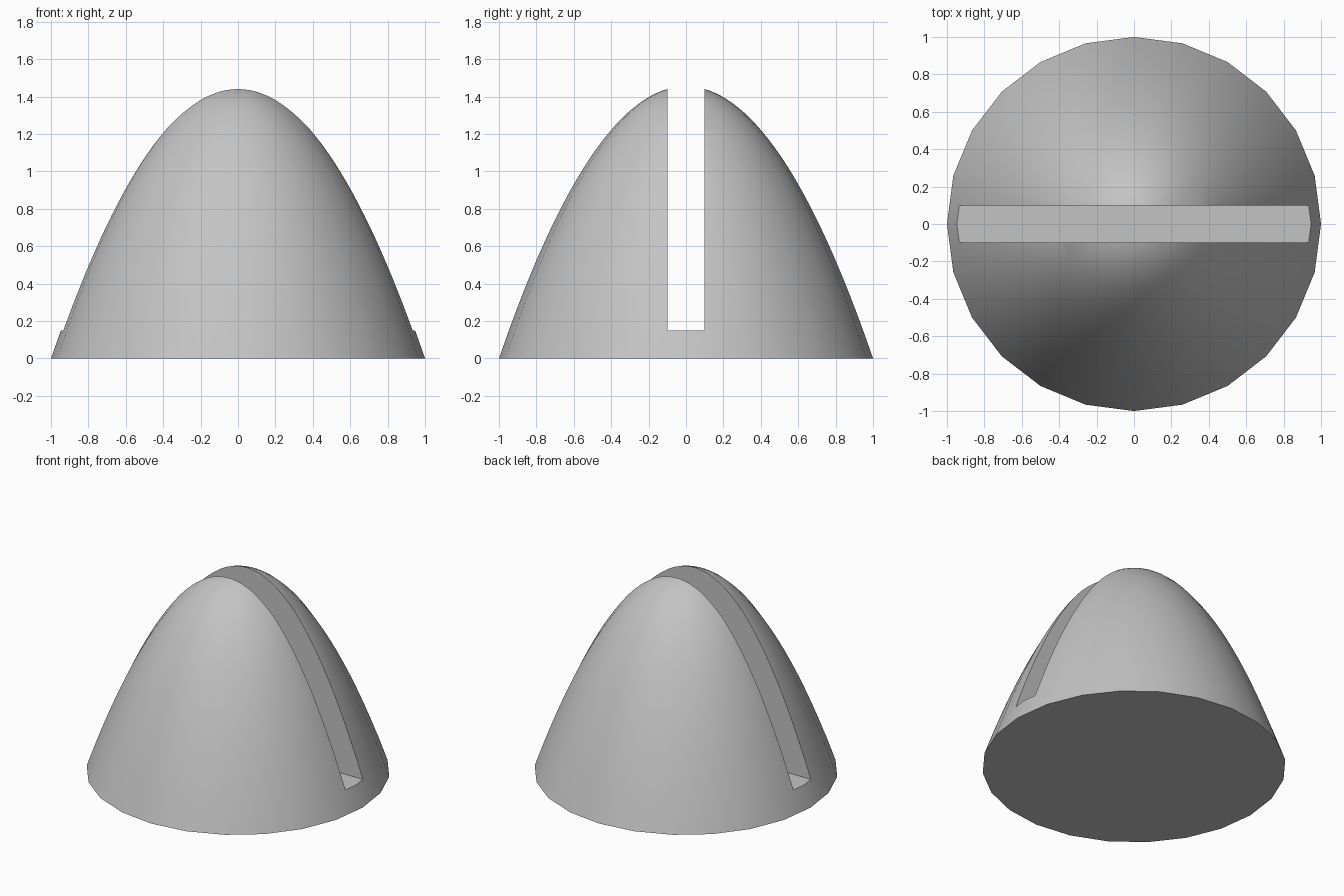
import bpy
import bmesh
from math import cos, sin, tau, radians

SIDES, RINGS = 24, 32
HEIGHT = 1.455
SLOT_WIDTH, SLOT_FLOOR = 0.2, 0.15

if "Cube" in bpy.data.objects:
    bpy.data.objects.remove(bpy.data.objects["Cube"], do_unlink=True)

# Single grey material
grey = bpy.data.materials.new("plain_grey")
grey.use_nodes = True
colour = (0.55, 0.55, 0.55, 1)
grey.diffuse_color = colour
grey.node_tree.nodes["Principled BSDF"].inputs["Base Color"].default_value = colour

# Paraboloid dome with a flat closed base
bm = bmesh.new()
rings = []
for i in range(RINGS):
    r = 1 - i / RINGS
    rings.append([bm.verts.new((r * cos(tau * k / SIDES), r * sin(tau * k / SIDES),
                                HEIGHT * (1 - r * r))) for k in range(SIDES)])
apex = bm.verts.new((0, 0, HEIGHT))
for k in range(SIDES):
    n = (k + 1) % SIDES
    for low, high in zip(rings, rings[1:]):
        bm.faces.new((low[k], low[n], high[n], high[k]))
    bm.faces.new((rings[-1][k], rings[-1][n], apex))
bm.faces.new(list(reversed(rings[0])))
bmesh.ops.recalc_face_normals(bm, faces=bm.faces)
mesh = bpy.data.meshes.new("slotted_dome")
bm.to_mesh(mesh)
bm.free()
mesh.materials.append(grey)
dome = bpy.data.objects.new("slotted_dome", mesh)
bpy.context.collection.objects.link(dome)

# Slot running from side to side, open at the top
bpy.ops.mesh.primitive_cube_add(size=1, location=(0, 0, SLOT_FLOOR + 1))
cutter = bpy.context.object
cutter.name = "slot_cutter"
cutter.scale = (3, SLOT_WIDTH, 2)
cutter.hide_render = True
cutter.data.materials.append(grey)
bpy.context.view_layer.update()

bpy.ops.object.select_all(action="DESELECT")
dome.select_set(True)
bpy.context.view_layer.objects.active = dome
cut = dome.modifiers.new("slot", "BOOLEAN")
cut.operation = "DIFFERENCE"
cut.solver = "EXACT"
cut.object = cutter
bpy.ops.object.modifier_apply(modifier=cut.name)
bpy.data.objects.remove(cutter, do_unlink=True)

# Smooth dome, crisp slot and base edges
bpy.ops.object.shade_smooth_by_angle(angle=radians(30))
